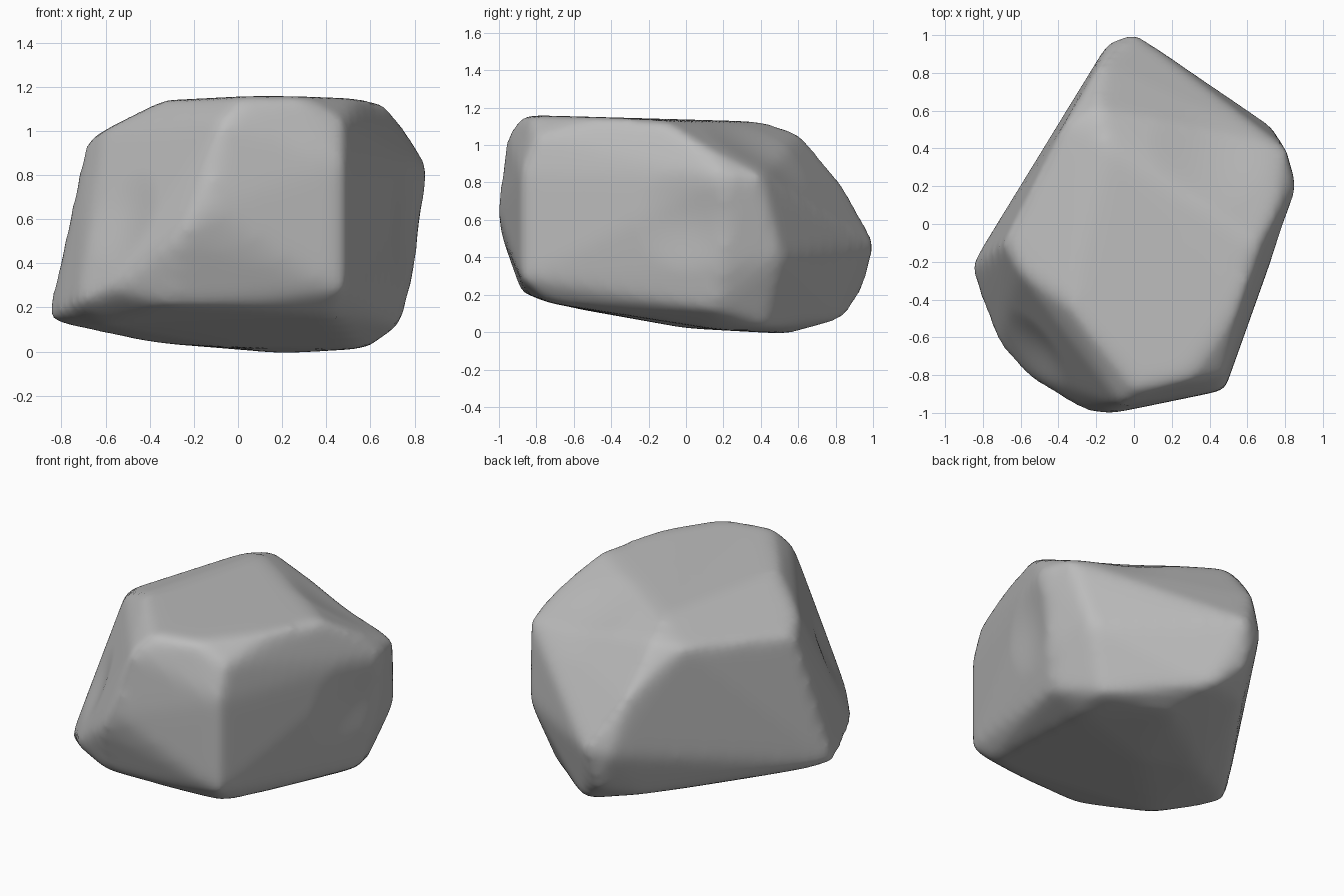
import bpy
import bmesh
from mathutils import Vector

default_cube = bpy.data.objects.get("Cube")
if default_cube:
    bpy.data.objects.remove(default_cube, do_unlink=True)

# Corner points of the boulder, grouped by region
top_rim = [
    (.02, -.88, 1.16), (-.07, -.96, 1.05), (.28, -.83, 1.16), (.48, -.8, 1.05),
    (.54, -.47, 1.15), (.67, -.12, 1.13), (.77, .07, 1), (-.14, .42, 1.125),
    (-.35, -.43, 1.14), (-.36, .54, 1.03), (-.69, -.1, .96), (-.61, -.25, 1.01),
    (-.19, .61, 1.06),
]
front_side = [
    (-.15, -1.01, .65), (-.27, -.99, .52), (.48, -.88, .85), (.48, -.88, .28),
    (.43, -.75, .16), (.05, -.85, .2), (-.3, -.88, .21), (-.58, -.8, .28),
    (-.72, -.64, .22), (-.6, -.56, .12), (-.82, -.37, .18), (-.87, -.23, .14),
]
back_side = [
    (.865, .2, .83), (.81, .4, .84), (.8, .2, .35), (.74, .51, .4),
    (0, 1.015, .47), (-.14, .96, .45), (-.23, .76, .86), (-.17, .86, .76),
]
foot = [
    (-.05, 0, .02), (-.4, .1, .04), (.2, .55, -.01), (.55, .2, .01),
    (.74, .15, .12), (.6, .43, .02), (-.2, .72, .13), (.12, .85, .07),
    (-.05, .95, .23),
]


def hull_object(name, points):
    """Wrap the points in a closed faceted solid."""
    bm = bmesh.new()
    for point in points:
        bm.verts.new(point)
    result = bmesh.ops.convex_hull(bm, input=bm.verts)
    loose = {v for v in result["geom_interior"] + result["geom_unused"]
             if isinstance(v, bmesh.types.BMVert)}
    bmesh.ops.delete(bm, geom=list(loose), context="VERTS")
    bmesh.ops.recalc_face_normals(bm, faces=bm.faces)
    mesh = bpy.data.meshes.new(name)
    bm.to_mesh(mesh)
    bm.free()
    obj = bpy.data.objects.new(name, mesh)
    bpy.context.scene.collection.objects.link(obj)
    return obj


def bake_modifiers(obj):
    """Replace the mesh by its modified result."""
    graph = bpy.context.evaluated_depsgraph_get()
    baked = bpy.data.meshes.new_from_object(obj.evaluated_get(graph))
    obj.modifiers.clear()
    obj.data = baked


def dent(mesh, centre, radius, push):
    """Press a soft hollow into the surface."""
    centre, push = Vector(centre), Vector(push)
    for vert in mesh.vertices:
        falloff = max(0, 1 - ((vert.co - centre).length / radius) ** 2)
        vert.co += push * falloff ** 2


# Boulder: faceted solid with worn, rounded edges
boulder = hull_object("boulder", top_rim + front_side + back_side + foot)
remesh = boulder.modifiers.new("even_grid", "REMESH")
remesh.mode = "VOXEL"
remesh.voxel_size = .03
smooth = boulder.modifiers.new("worn_edges", "SMOOTH")
smooth.factor = .5
smooth.iterations = 16
bake_modifiers(boulder)

# Shallow hollows on the weathered sides
dent(boulder.data, (.76, 0, .6), .3, (-.02, .01, 0))
dent(boulder.data, (.4, .4, 1), .35, (0, 0, -.02))
dent(boulder.data, (-.5, -.65, .6), .25, (.015, .015, 0))

# Plain stone colour
stone = bpy.data.materials.new("grey_stone")
stone.use_nodes = True
colour = (.5, .5, .5, 1)
stone.diffuse_color = colour
stone.node_tree.nodes["Principled BSDF"].inputs["Base Color"].default_value = colour
boulder.data.materials.clear()
boulder.data.materials.append(stone)

for polygon in boulder.data.polygons:
    polygon.use_smooth = True
